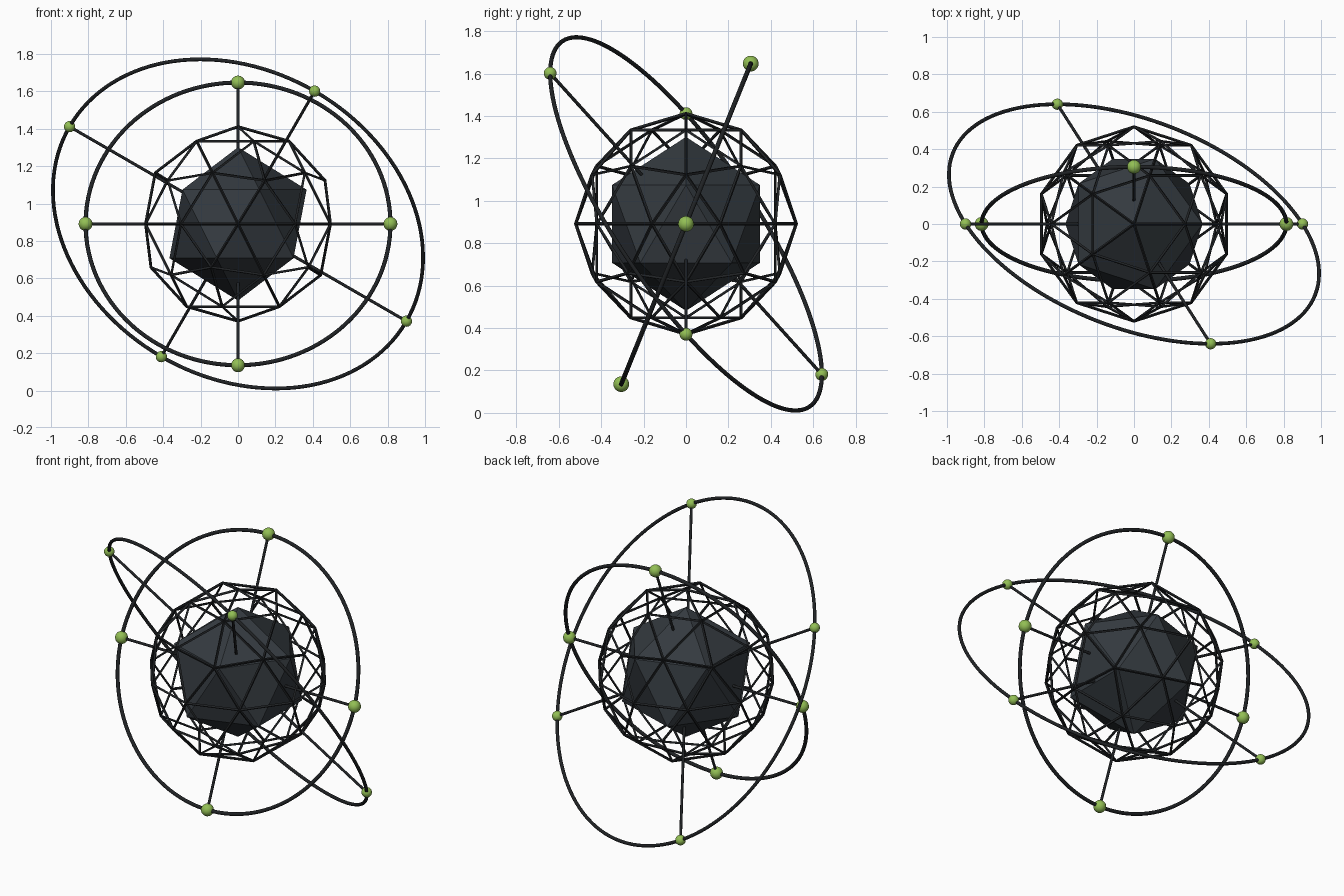
import bpy, math
from mathutils import Vector

if "Cube" in bpy.data.objects:
    bpy.data.objects.remove(bpy.data.objects["Cube"])

CENTRE = Vector((0, 0, 0.891))


def material(name, rgb):
    m = bpy.data.materials.new(name)
    m.diffuse_color = (*rgb, 1)
    m.use_nodes = True
    m.node_tree.nodes["Principled BSDF"].inputs["Base Color"].default_value = m.diffuse_color
    return m


slate = material("slate grey", (0.034, 0.042, 0.050))
black = material("soft black", (0.014, 0.016, 0.018))
lime = material("lime green", (0.29, 0.52, 0.09))


def finish(name, mat, smooth=True):
    ob = bpy.context.object
    ob.name = name
    ob.data.materials.append(mat)
    if smooth:
        bpy.ops.object.shade_smooth_by_angle(angle=math.radians(50))
    return ob


def rod(name, a, b, radius, sides=12):
    d = b - a
    bpy.ops.mesh.primitive_cylinder_add(vertices=sides, radius=radius, depth=d.length,
                                        location=(a + b) / 2)
    bpy.context.object.rotation_euler = d.to_track_quat('Z', 'Y').to_euler()
    finish(name, black)


def orbit(name, u, v, radius, tube, node_radius):
    """Ring through the unit axes u and v, with four spokes and end nodes."""
    normal = u.cross(v)
    bpy.ops.mesh.primitive_torus_add(major_segments=128, minor_segments=12,
                                     major_radius=radius, minor_radius=tube, location=CENTRE)
    bpy.context.object.rotation_euler = normal.to_track_quat('Z', 'Y').to_euler()
    finish(name + "_ring", black)
    for i, d in enumerate((u, v, -u, -v)):
        rod(f"{name}_spoke_{i + 1}", CENTRE + d * 0.30, CENTRE + d * radius, 0.008)
        bpy.ops.mesh.primitive_uv_sphere_add(segments=24, ring_count=16, radius=node_radius,
                                             location=CENTRE + d * radius)
        finish(f"{name}_node_{i + 1}", lime)


# Faceted solid core
bpy.ops.mesh.primitive_ico_sphere_add(subdivisions=1, radius=0.41, location=CENTRE)
finish("core", slate, smooth=False)

# Open strut cage around the core
bpy.ops.mesh.primitive_ico_sphere_add(subdivisions=2, radius=0.52, location=CENTRE)
cage = finish("cage", black, smooth=False)
wire = cage.modifiers.new("struts", 'WIREFRAME')
wire.thickness = 0.016
wire.offset = 0
wire.use_even_offset = True

# Inner ring, leaning back about the x axis
lean = math.radians(22)
orbit("inner", Vector((1, 0, 0)), Vector((0, math.sin(lean), math.cos(lean))),
      0.815, 0.011, 0.037)

# Outer ring, tilted sideways and forwards
tilt, pitch = math.radians(30), math.radians(38)
orbit("outer", Vector((-math.cos(tilt), 0, math.sin(tilt))),
      Vector((math.sin(tilt) * math.cos(pitch), -math.sin(pitch),
              math.cos(tilt) * math.cos(pitch))),
      1.04, 0.010, 0.030)
